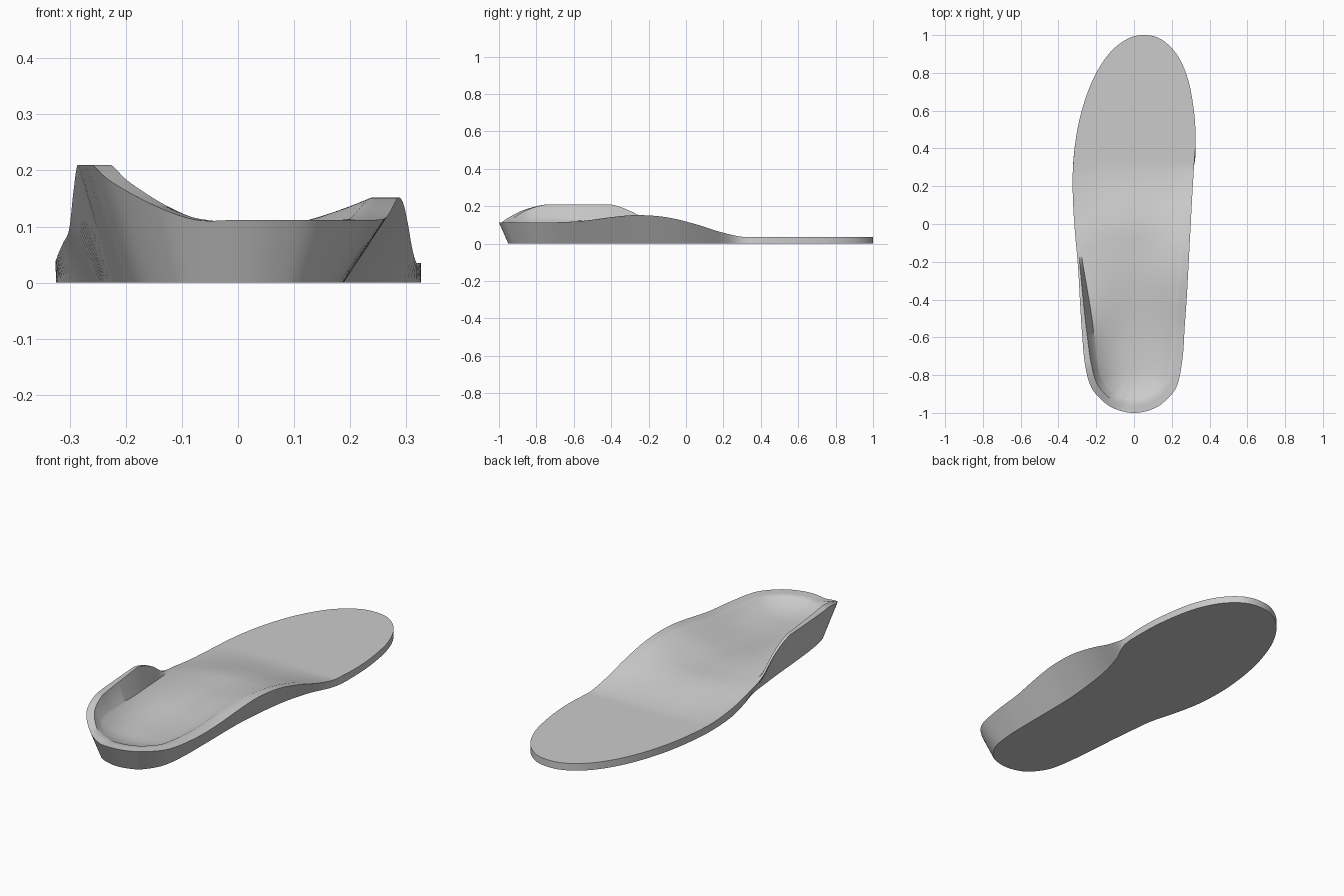
import bpy
import bmesh
from mathutils import Vector

if "Cube" in bpy.data.objects:
    bpy.data.objects.remove(bpy.data.objects["Cube"], do_unlink=True)

SOLE = 0.035        # forefoot thickness
WALL_TOP = 0.21     # highest part of the side wall
STEPS = 8           # samples between two outline points

# Outline rows: rim x, rim y, rim height, underside x, underside y
arch_side = [
    (0, -1, .112, 0, -.95),
    (.075, -.988, .112, .06, -.94),
    (.15, -.95, .112, .115, -.91),
    (.225, -.862, .112, .167, -.825),
    (.257, -.71, .113, .185, -.7),
    (.268, -.55, .121, .188, -.54),
    (.28, -.38, .143, .188, -.38),
    (.287, -.25, .152, .19, -.25),
    (.295, -.1, .14, .203, -.1),
    (.303, .05, .104, .225, .05),
    (.31, .18, .063, .262, .18),
    (.318, .31, .035, .318, .31),
]
toe = [(.326, .45), (.317, .6), (.285, .77), (.225, .9), (.14, .98), (.05, 1),
       (-.035, .98), (-.125, .91), (-.205, .79), (-.265, .64), (-.305, .47)]
wall_side = [
    (-.324, .28, .035, -.324, .28),
    (-.322, .1, .047, -.315, .1),
    (-.312, -.05, .07, -.283, -.05),
    (-.301, -.17, .095, -.25, -.17),
    (-.293, -.28, .165, -.235, -.29),
    (-.286, -.41, .21, -.222, -.42),
    (-.275, -.58, .21, -.21, -.57),
    (-.26, -.74, .21, -.194, -.72),
    (-.226, -.865, .18, -.17, -.83),
    (-.15, -.95, .138, -.115, -.91),
    (-.075, -.988, .112, -.06, -.94),
]
rows = arch_side + [(x, y, SOLE, x, y) for x, y in toe] + wall_side


def spline(points, steps):
    """Closed smooth curve through points of any dimension."""
    count, result = len(points), []
    for i in range(count):
        a, b, c, d = (points[(i + k) % count] for k in (-1, 0, 1, 2))
        for j in range(steps):
            t = j / steps
            result.append([
                q + t / 2 * (r - p + t * (2 * p - 5 * q + 4 * r - s + t * (3 * (q - r) + s - p)))
                for p, q, r, s in zip(a, b, c, d)])
    return result


def smooth_step(low, high, value):
    t = min(max((value - low) / (high - low), 0), 1)
    return t * t * (3 - 2 * t)


def centre_height(y):
    """Height of the footbed along its middle line."""
    raised = .065 + .025 * smooth_step(-.65, -.2, y)
    return raised + (SOLE - raised) * smooth_step(-.06, .33, y)


def rim_shape(x, y, z):
    """Rim width, distance to the foot of the inner wall, and height of that foot."""
    taper = smooth_step(-.6, -.1, y)
    if x < 0:
        heel_rise = .112 + .028 * smooth_step(-1, -.82, y)
        foot_z = min(z, heel_rise, .14 - .095 * (y + .75)) if y < -.1 else z
        return .036 - .026 * smooth_step(-.9, -.15, y), .062 - .04 * taper, foot_z
    return .036, .062 - .02 * taper, z


def make_material(name, colour):
    material = bpy.data.materials.new(name)
    material.use_nodes = True
    material.diffuse_color = colour
    material.node_tree.nodes["Principled BSDF"].inputs["Base Color"].default_value = colour
    return material


samples = spline(rows, STEPS)
total = len(samples)

# Rings running from the underside over the rim to the middle of the footbed
fractions = [1, .96, .9, .82, .72, .6, .48, .36, .24, .12, 0]
rings = [[] for _ in range(3 + len(fractions))]
up = Vector((0, 0, 1))
for i, (x, y, z, under_x, under_y) in enumerate(samples):
    z = min(max(z, SOLE), WALL_TOP)
    partner = samples[-i % total]
    middle = Vector(((x + partner[0]) / 2, min(max((y + partner[1]) / 2, -.74), .7), 0))
    edge = Vector((x, y, 0))
    inward = (middle - edge).normalized()
    rim_width, foot_width, foot_z = rim_shape(x, y, z)
    rings[0].append(Vector((under_x, under_y, 0)))
    rings[1].append(edge + up * z)
    rings[2].append(edge + inward * rim_width + up * z)
    foot = edge + inward * foot_width
    power = 2.5 - .9 * smooth_step(-.7, -.25, y)
    for ring, s in zip(rings[3:], fractions):
        point = middle.lerp(foot, s)
        low = centre_height(point.y)
        point.z = low + (foot_z - low) * s ** power
        ring.append(point)

mesh = bmesh.new()
verts = [[mesh.verts.new(p) for p in ring] for ring in rings]
for lower, upper in zip(verts, verts[1:]):
    for i in range(total):
        j = (i + 1) % total
        mesh.faces.new((lower[i], lower[j], upper[j], upper[i]))

# Flat underside, in strips from side to side
base = verts[0]
for i in range(total // 2):
    strip = [base[i], base[-i % total], base[-i - 1], base[i + 1]]
    mesh.faces.new(list(dict.fromkeys(strip)))

bmesh.ops.remove_doubles(mesh, verts=mesh.verts, dist=.0003)
bmesh.ops.recalc_face_normals(mesh, faces=mesh.faces)
data = bpy.data.meshes.new("insole")
mesh.to_mesh(data)
mesh.free()

insole = bpy.data.objects.new("insole", data)
bpy.context.collection.objects.link(insole)
data.materials.append(make_material("plain grey", (.6, .6, .6, 1)))
bpy.ops.object.select_all(action="DESELECT")
insole.select_set(True)
bpy.context.view_layer.objects.active = insole
bpy.ops.object.shade_smooth_by_angle(angle=.6)
